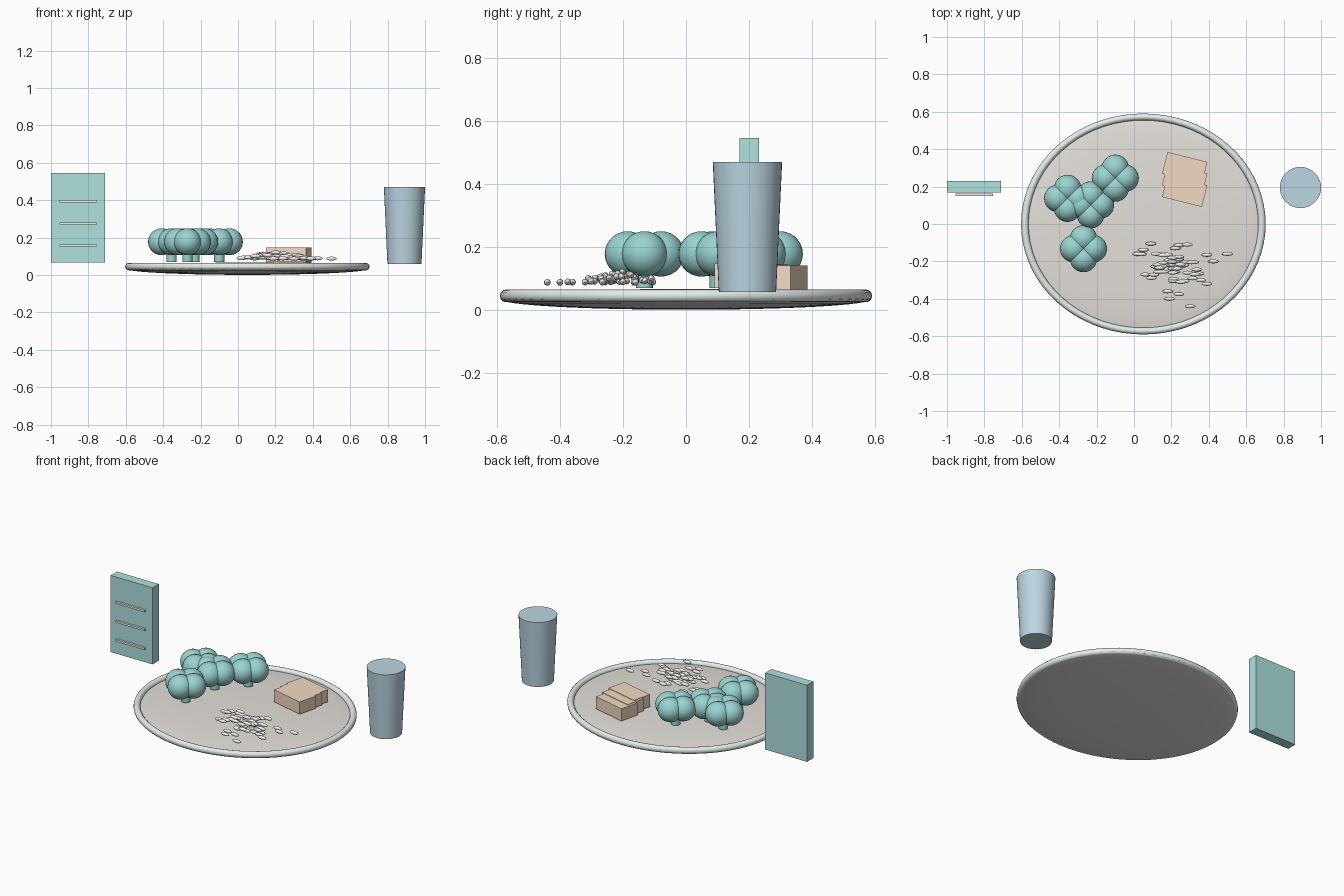
import bpy, math, random
from mathutils import Vector

if "Cube" in bpy.data.objects:
    bpy.data.objects.remove(bpy.data.objects["Cube"])

random.seed(4)


def material(name, rgb):
    m = bpy.data.materials.new(name)
    m.diffuse_color = (*rgb, 1)
    m.use_nodes = True
    m.node_tree.nodes["Principled BSDF"].inputs["Base Color"].default_value = m.diffuse_color
    return m


DISH = material("dish_grey", (0.78, 0.75, 0.71))
RIM = material("rim_pale", (0.78, 0.84, 0.82))
GREEN = material("floret_teal", (0.32, 0.66, 0.64))
PANEL = material("carton_teal", (0.42, 0.76, 0.73))
BLUE = material("cup_blue", (0.50, 0.67, 0.76))
TAN = material("slice_tan", (0.90, 0.70, 0.54))
WHITE = material("grain_white", (0.88, 0.86, 0.83))


def finish(name, mat, scale=(1, 1, 1)):
    ob = bpy.context.object
    ob.name = name
    ob.scale = scale
    ob.data.materials.append(mat)
    bpy.ops.object.transform_apply(location=False, rotation=False, scale=True)
    bpy.ops.object.shade_smooth_by_angle(angle=math.radians(35))
    return ob


def ball(name, loc, scale, mat, seg=24, rings=14):
    bpy.ops.mesh.primitive_uv_sphere_add(segments=seg, ring_count=rings, radius=1, location=loc)
    return finish(name, mat, scale)


def box(name, loc, size, mat, turn=0):
    bpy.ops.mesh.primitive_cube_add(size=1, location=loc, rotation=(0, 0, turn))
    return finish(name, mat, size)


def cone(name, loc, r_low, r_high, z0, z1, mat, sides=32):
    bpy.ops.mesh.primitive_cone_add(vertices=sides, radius1=r_low, radius2=r_high, depth=z1 - z0,
                                    location=(loc[0], loc[1], (z0 + z1) / 2))
    return finish(name, mat)


# Plate: flattened oval dish with a rounded rim
ball("plate_dish", (0.05, 0, 0.034), (0.65, 0.588, 0.033), DISH, 64, 24)
bpy.ops.mesh.primitive_torus_add(major_radius=0.634, minor_radius=0.02, major_segments=72,
                                 minor_segments=12, location=(0.05, 0, 0.045))
finish("plate_rim", RIM, (1, 0.903, 1))

# Cup
cone("cup", (0.89, 0.195), 0.091, 0.11, 0.058, 0.47, BLUE, 40)

# Upright carton with three floating front bars
box("carton", (-0.856, 0.2, 0.306), (0.29, 0.062, 0.48), PANEL)
for i, z in enumerate((0.158, 0.276, 0.394)):
    box(f"carton_bar_{i + 1}", (-0.854, 0.157, z), (0.2, 0.013, 0.012), WHITE)

# Overlapping slices, each slightly higher toward the front
for i in range(3):
    box(f"slice_{i + 1}", (0.271, 0.30 - 0.062 * i, 0.103 + 0.003 * i),
        (0.22, 0.12, 0.077), TAN, math.radians(-14))

# Florets: four lobes around a short stem
for n, (x, y) in enumerate([(-0.355, 0.137), (-0.232, 0.102), (-0.1, 0.245), (-0.27, -0.132)], 1):
    cone(f"floret_{n}_stem", (x, y), 0.027, 0.027, 0.07, 0.17, GREEN, 16)
    for k in range(4):
        a = k * math.pi / 2
        ball(f"floret_{n}_lobe_{k + 1}", (x + 0.053 * math.cos(a), y + 0.053 * math.sin(a), 0.178),
             (0.073, 0.073, 0.072), GREEN)

# Loose grains: scattered outliers plus a low heap
spots = [(0.30, -0.44), (0.50, -0.16), (0.02, -0.16), (0.09, -0.105), (0.285, -0.11),
         (0.425, -0.20), (0.39, -0.32), (0.18, -0.36), (0.19, -0.40), (0.24, -0.375),
         (0.25, -0.31), (0.21, -0.305), (0.39, -0.165), (0.06, -0.27), (0.22, -0.13)]
while len(spots) < 62:
    x, y = random.gauss(0.2, 0.08), random.gauss(-0.225, 0.05)
    if 0.02 < x < 0.42 and -0.32 < y < -0.11:
        spots.append((x, y))
grain = ball("grain_1", (0, 0, 0), (0.029, 0.0105, 0.0105), WHITE, 14, 8)
for i, (x, y) in enumerate(spots):
    ob = grain
    if i:
        ob = bpy.data.objects.new(f"grain_{i + 1}", grain.data)
        bpy.context.collection.objects.link(ob)
    spread = math.hypot((x - 0.2) / 0.25, (y + 0.22) / 0.2)
    ob.location = Vector((x, y, 0.088 + max(0, 1 - spread) * random.uniform(0, 0.036)))
